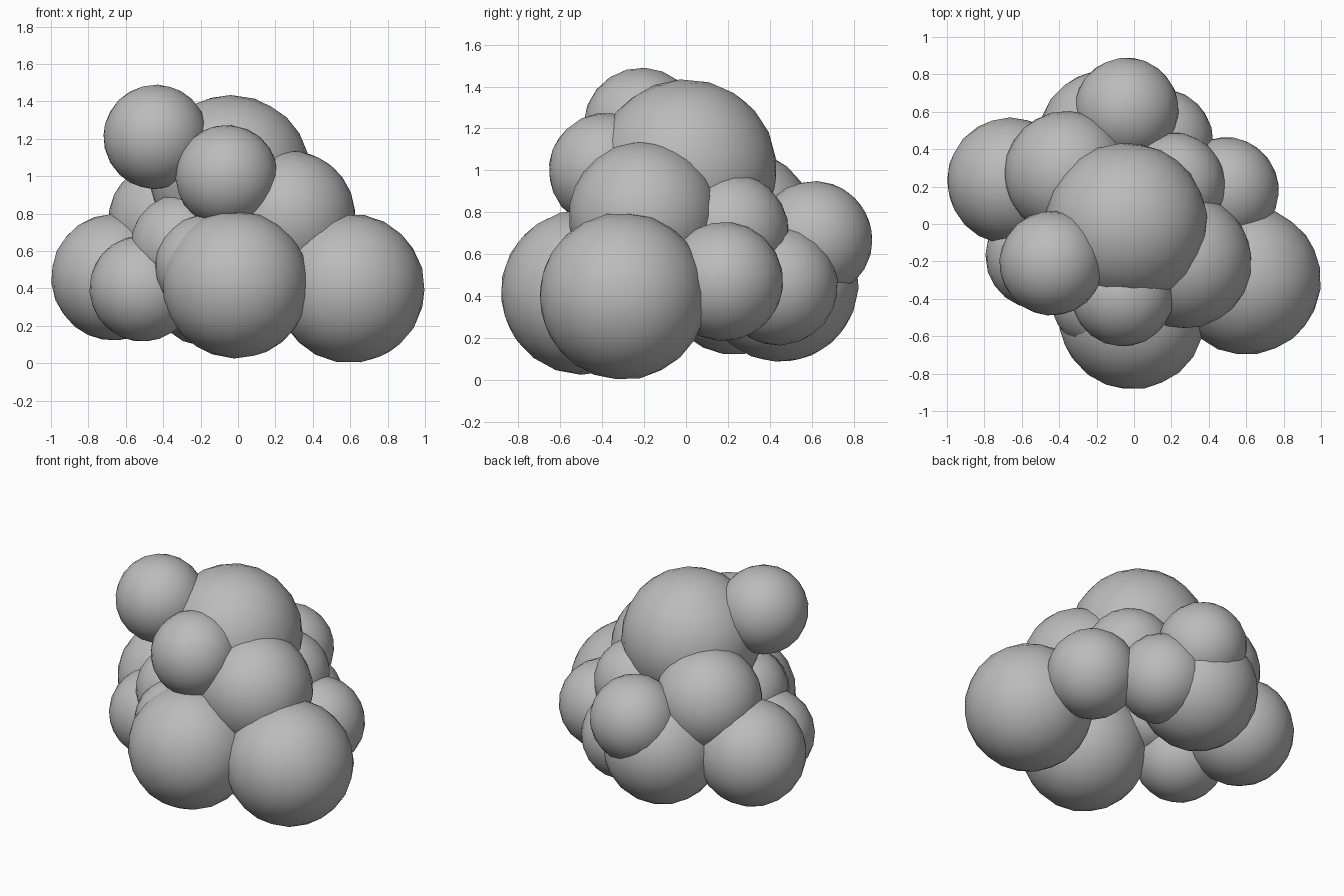
import bpy
import bmesh
import random
from mathutils import Euler

random.seed(4)

default_cube = bpy.data.objects.get("Cube")
if default_cube:
    bpy.data.objects.remove(default_cube, do_unlink=True)


def make_material(name, colour):
    material = bpy.data.materials.new(name)
    material.use_nodes = True
    material.diffuse_color = colour
    material.node_tree.nodes["Principled BSDF"].inputs["Base Color"].default_value = colour
    return material


grey = make_material("plain_grey", (0.5, 0.5, 0.5, 1))


def lump(name, centre, radius):
    """Add one smooth, coarsely faceted ball, turned at random."""
    mesh = bpy.data.meshes.new(name)
    bm = bmesh.new()
    bmesh.ops.create_icosphere(bm, subdivisions=3, radius=radius)
    for face in bm.faces:
        face.smooth = True
    bm.to_mesh(mesh)
    bm.free()
    mesh.materials.append(grey)
    ball = bpy.data.objects.new(name, mesh)
    ball.location = centre
    ball.rotation_euler = Euler([random.uniform(0, 3) for axis in range(3)])
    bpy.context.collection.objects.link(ball)


# Crown of the cluster
lump("crown_lump", (-0.04, 0.0, 1.0), 0.435)
lump("upper_right_lump", (-0.44, -0.21, 1.21), 0.28)
lump("upper_front_lump", (-0.06, -0.38, 1.0), 0.275)

# Large lumps at the front and on the left side
lump("lower_front_lump", (-0.01, -0.49, 0.42), 0.395)
lump("lower_left_lump", (0.6, -0.3, 0.4), 0.4)
lump("middle_left_lump", (0.27, -0.2, 0.78), 0.36)

# Right side
lump("lower_right_lump", (-0.66, 0.23, 0.46), 0.34)
lump("small_right_front_lump", (-0.51, -0.17, 0.4), 0.285)
lump("tucked_front_lump", (-0.17, -0.4, 0.52), 0.275)
lump("middle_right_front_lump", (-0.3, -0.2, 0.63), 0.275)
lump("middle_right_back_lump", (-0.36, 0.27, 0.76), 0.335)

# Back
lump("upper_back_lump", (-0.04, 0.61, 0.67), 0.28)
lump("lower_back_lump", (-0.14, 0.45, 0.46), 0.375)
lump("back_left_lump", (0.14, 0.44, 0.45), 0.285)
lump("middle_back_left_lump", (0.21, 0.21, 0.71), 0.28)
lump("outer_back_left_lump", (0.49, 0.18, 0.47), 0.285)
